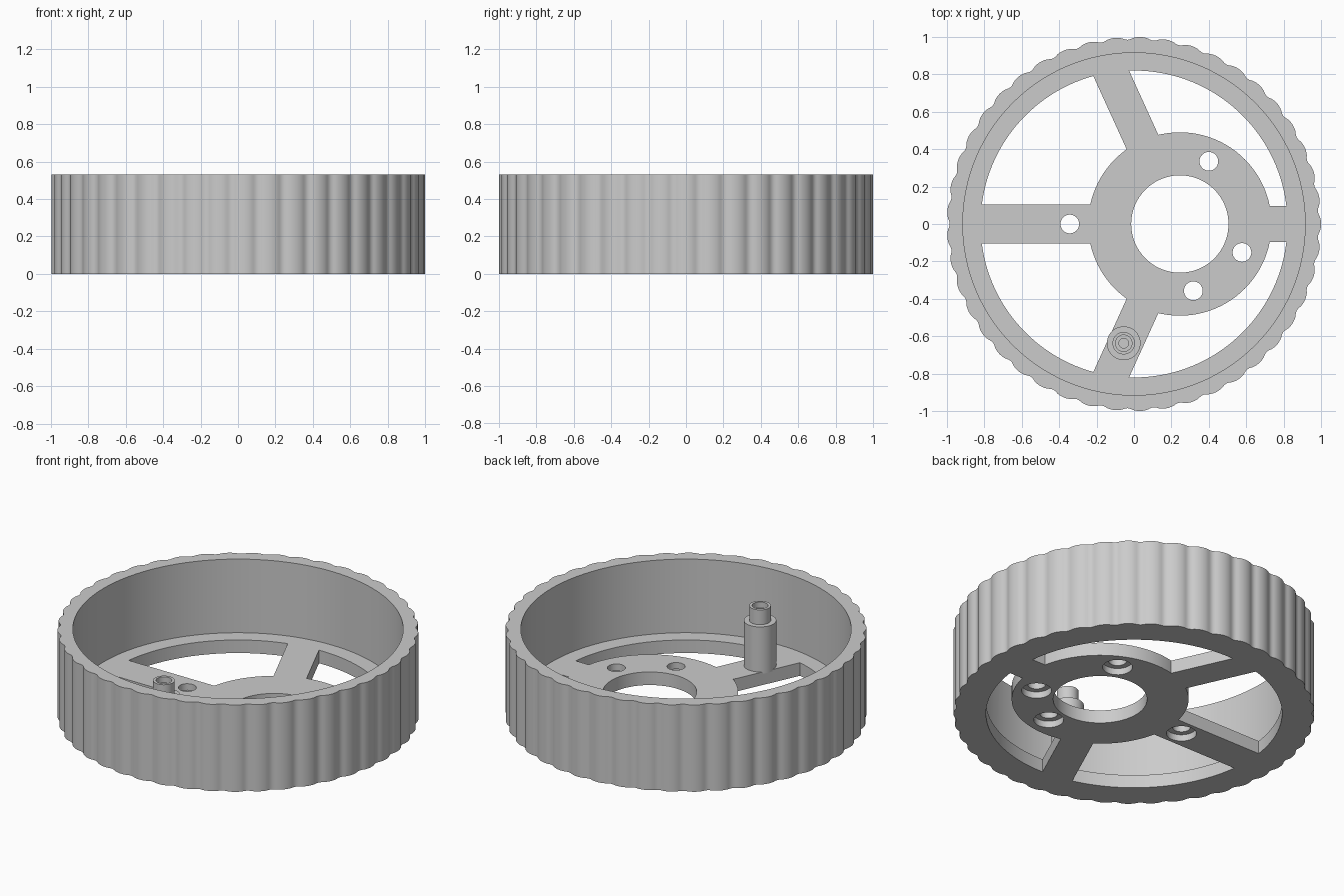
import bpy, bmesh, math
from math import cos, sin, pi

cube = bpy.data.objects.get("Cube")
if cube:
    bpy.data.objects.remove(cube, do_unlink=True)

HEIGHT, FLOOR = 0.53, 0.08
HUB_X, HUB_R, HUB_BORE = 0.245, 0.49, 0.26
RIM_IN, WINDOW_R = 0.915, 0.82
TEETH = 45

grey = bpy.data.materials.new("plain grey")
grey.use_nodes = True
grey.diffuse_color = (0.6, 0.6, 0.6, 1)
grey.node_tree.nodes["Principled BSDF"].inputs["Base Color"].default_value = (0.6, 0.6, 0.6, 1)


def finish(name, bm):
    bmesh.ops.recalc_face_normals(bm, faces=bm.faces)
    mesh = bpy.data.meshes.new(name)
    bm.to_mesh(mesh)
    bm.free()
    mesh.materials.append(grey)
    obj = bpy.data.objects.new(name, mesh)
    bpy.context.collection.objects.link(obj)
    return obj


def prism(name, outline, z0, z1):
    """Extrude a flat outline from z0 to z1."""
    bm = bmesh.new()
    face = bm.faces.new([bm.verts.new((x, y, z0)) for x, y in outline])
    top = bmesh.ops.extrude_face_region(bm, geom=[face])["geom"]
    verts = [v for v in top if isinstance(v, bmesh.types.BMVert)]
    bmesh.ops.translate(bm, verts=verts, vec=(0, 0, z1 - z0))
    return finish(name, bm)


def circle(x, y, r, n=48):
    return [(x + r * cos(2 * pi * i / n), y + r * sin(2 * pi * i / n)) for i in range(n)]


def activate(obj):
    bpy.ops.object.select_all(action="DESELECT")
    obj.select_set(True)
    bpy.context.view_layer.objects.active = obj


def cut(target, cutter):
    """Subtract the cutter and discard it."""
    cutter.hide_render = True
    mod = target.modifiers.new("cut", "BOOLEAN")
    mod.operation, mod.solver, mod.object = "DIFFERENCE", "EXACT", cutter
    activate(target)
    bpy.ops.object.modifier_apply(modifier=mod.name)
    bpy.data.objects.remove(cutter, do_unlink=True)


def smooth(obj):
    activate(obj)
    bpy.ops.object.shade_smooth_by_angle(angle=math.radians(25))


# Ribbed outline: broad crests with narrow rounded grooves
pitch, crest = 2 * pi / TEETH, 0.04
outline = []
for tooth in range(TEETH):
    for k in range(12):
        if k < 6:
            t = crest * (k / 3 - 1)
            r = 1 - 0.006 * (t / crest) ** 2
        else:
            u = (k - 6) / 6
            t = crest + (pitch - 2 * crest) * u
            r = 0.994 - 0.009 * sin(pi * u)
        a = tooth * pitch + t
        outline.append((r * cos(a), r * sin(a)))

# Wheel body, hollowed into a cup
wheel = prism("ribbed_wheel", outline, 0, HEIGHT)
cut(wheel, prism("cup_cutter", circle(0, 0, RIM_IN, 128), FLOOR, HEIGHT + 0.2))

# Windows: a disc with the hub and four spokes taken out of it
windows = prism("window_cutter", circle(0, 0, WINDOW_R, 128), -0.1, FLOOR + 0.1)
cut(windows, prism("hub_shape", circle(HUB_X, 0, HUB_R, 96), -0.2, FLOOR + 0.2))
for degrees, half in ((0, 0.097), (114.5, 0.093), (180, 0.105), (245.5, 0.093)):
    a = math.radians(degrees)
    corners = [(0.1, -half), (1.6, -half), (1.6, half), (0.1, half)]
    spoke = [(HUB_X + u * cos(a) - v * sin(a), u * sin(a) + v * cos(a)) for u, v in corners]
    cut(windows, prism("spoke_shape", spoke, -0.2, FLOOR + 0.2))
cut(wheel, windows)

# Hub bore and counterbored screw holes
cut(wheel, prism("bore_cutter", circle(HUB_X, 0, HUB_BORE, 96), -0.1, FLOOR + 0.1))
for x, y in ((0.4, 0.335), (0.577, -0.152), (0.317, -0.357), (-0.343, 0)):
    cut(wheel, prism("hole_cutter", circle(x, y, 0.05, 32), -0.1, FLOOR + 0.1))
    cut(wheel, prism("counterbore_cutter", circle(x, y, 0.083, 32), -0.1, 0.04))
smooth(wheel)

# Stepped hollow crank pin standing on one spoke
profile = [(0, 0.07), (0.09, 0.07), (0.09, 0.355), (0.06, 0.355), (0.06, 0.445),
           (0.044, 0.445), (0.044, 0.41), (0.026, 0.41), (0.026, 0.3), (0, 0.3)]
bm = bmesh.new()
verts = [bm.verts.new((r, 0, z)) for r, z in profile]
edges = [bm.edges.new(pair) for pair in zip(verts, verts[1:])]
bmesh.ops.spin(bm, geom=verts + edges, cent=(0, 0, 0), axis=(0, 0, 1),
               angle=2 * pi, steps=40, use_duplicate=False)
bmesh.ops.remove_doubles(bm, verts=bm.verts, dist=0.0005)
pin = finish("crank_pin", bm)
pin.location = (-0.055, -0.637, 0)
smooth(pin)
